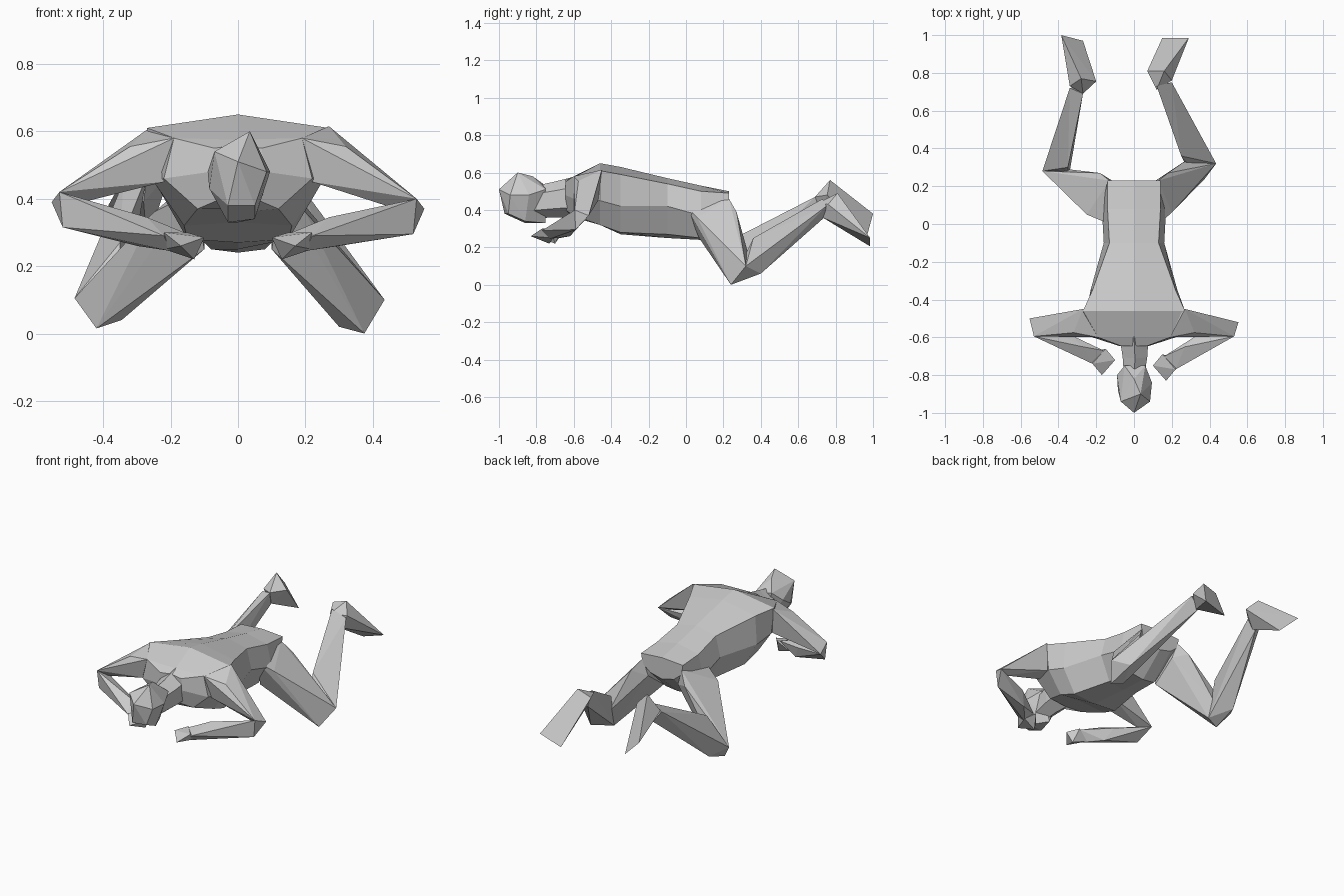
import bpy
import bmesh
from math import sin, cos, tau
from mathutils import Vector

cube = bpy.data.objects.get("Cube")
if cube:
    bpy.data.objects.remove(cube, do_unlink=True)

# One plain clay colour for the whole figure
CLAY = (0.6, 0.6, 0.6, 1.0)
clay = bpy.data.materials.new("clay_grey")
clay.use_nodes = True
clay.diffuse_color = CLAY
clay.node_tree.nodes["Principled BSDF"].inputs["Base Color"].default_value = CLAY


def finish(name, bm):
    """Turn a bmesh into a flat shaded object."""
    bmesh.ops.recalc_face_normals(bm, faces=bm.faces)
    mesh = bpy.data.meshes.new(name)
    bm.to_mesh(mesh)
    bm.free()
    mesh.materials.append(clay)
    obj = bpy.data.objects.new(name, mesh)
    bpy.context.collection.objects.link(obj)
    return obj


def loft(name, rings):
    """Skin a list of equally long point rings and cap both ends."""
    bm = bmesh.new()
    loops = [[bm.verts.new(point) for point in ring] for ring in rings]
    for near, far in zip(loops, loops[1:]):
        for i in range(len(near)):
            j = (i + 1) % len(near)
            bm.faces.new((near[i], near[j], far[j], far[i]))
    bm.faces.new(loops[0])
    bm.faces.new(loops[-1])
    return finish(name, bm)


def tube(name, stations, sides=6):
    """Faceted tube; each station is (centre, width, height)."""
    centres = [Vector(station[0]) for station in stations]
    along = (centres[-1] - centres[0]).normalized()
    across = along.cross(Vector((0, 0, 1))).normalized()
    upward = across.cross(along)
    angles = [tau * k / sides + tau / 4 for k in range(sides)]
    return loft(name, [[centre + across * cos(a) * width / 2
                        + upward * sin(a) * height / 2 for a in angles]
                       for centre, (_, width, height) in zip(centres, stations)])


def hull(name, points, side=1):
    """Faceted lump wrapped around a few corner points; side -1 mirrors it."""
    bm = bmesh.new()
    for x, y, z in points:
        bm.verts.new((side * x, y, z))
    bmesh.ops.convex_hull(bm, input=bm.verts)
    return finish(name, bm)


# Torso: y, spine z, back edge, flank, belly edge, belly z
torso_sections = [
    (-.645, .56, (.07, .55), (.08, .48), (.05, .40), .37),
    (-.60, .575, (.19, .58), (.22, .46), (.12, .37), .36),
    (-.46, .65, (.27, .61), (.25, .45), (.16, .32), .33),
    (-.35, .63, (.22, .59), (.23, .42), (.15, .28), .27),
    (-.10, .57, (.13, .54), (.16, .42), (.10, .27), .25),
    (.08, .53, (.14, .50), (.17, .37), (.08, .25), .24),
    (.23, .50, (.14, .49), (.13, .43), (.08, .39), .37),
]
torso_rings = []
for y, spine, back, flank, edge, belly in torso_sections:
    half = [back, flank, edge]
    ring = [(0, y, spine)] + [(x, y, z) for x, z in half]
    ring += [(0, y, belly)] + [(-x, y, z) for x, z in reversed(half)]
    torso_rings.append(ring)
loft("torso", torso_rings)

# Neck and head, slightly tilted to one side
tube("neck", [((0, -.82, .44), .12, .17), ((.005, -.70, .455), .15, .19),
              ((0, -.58, .47), .18, .22)])
hull("head", [
    (0, -1, .51), (.035, -.90, .60), (0, -.82, .58), (-.07, -.94, .54),
    (.085, -.94, .48), (-.085, -.88, .43), (.095, -.84, .48),
    (-.09, -.80, .48), (.05, -.95, .38), (-.03, -.97, .38),
    (-.03, -.86, .33), (.05, -.86, .34), (0, -.75, .33),
    (-.05, -.75, .53), (.06, -.75, .51),
])

# Arms: elbows out to the sides, forearms folded in under the head.
# The right elbow sits a little higher, the left hand reaches further.
for name, side, lift, reach in (("left", 1, 0, .03), ("right", -1, .02, 0)):
    elbow = [(.553, -.52 + lift, .37 + lift), (.53, -.595, .40 + lift),
             (.52, -.59, .295 + lift)]
    wrist = [(.22, -.74, .29), (.16, -.67, .30), (.20, -.70, .245)]
    fingers = [(.15, -.66, .30), (.22, -.74, .30), (.10, -.72, .285),
               (.17, -.80, .26), (.13, -.70, .22), (.22, -.68, .25)]
    hull(name + "_upper_arm", [
        (.27, -.45, .615 - lift / 2), (.32, -.575, .555), (.19, -.60, .58),
        (.25, -.47, .45), (.22, -.575, .45), (.15, -.54, .57)]
        + elbow[:2] + [(.50, -.55, .36 + lift)], side)
    hull(name + "_forearm", elbow + [
        (.34, -.585, .34), (.30, -.695, .30), (.27, -.65, .345),
        (.30, -.62, .26)] + [(x, y - reach, z) for x, y, z in wrist], side)
    hull(name + "_hand", [(x, y - reach, z) for x, y, z in fingers], side)

# Legs: knees on the ground, shins raised behind
hip = [(.13, .00, .42), (.13, .23, .46), (.18, .27, .39),
       (.10, .07, .25), (.10, .22, .36)]
left_knee = [(.435, .32, .10), (.375, .24, .00), (.30, .26, .02)]
right_knee = [(.485, .28, .105), (.42, .23, .015), (.345, .25, .04)]
hull("left_thigh", hip + left_knee + [(.20, .06, .36), (.28, .34, .14)])
hull("right_thigh", hip + right_knee + [(.25, .05, .36), (.35, .29, .14)], -1)
hull("left_shin", left_knee + [
    (.25, .36, .25), (.36, .40, .06),
    (.20, .75, .42), (.12, .73, .46), (.14, .74, .36)])
hull("right_shin", right_knee + [
    (.35, .30, .27), (.42, .38, .07),
    (.34, .72, .45), (.27, .69, .47), (.29, .73, .38)], -1)

# Feet: soles up, toes tapering to a slanted edge that points back and down
hull("left_foot", [
    (.07, .81, .46), (.16, .81, .49), (.20, .76, .43), (.12, .71, .44),
    (.15, .73, .36), (.15, .985, .205), (.29, .985, .25)])
hull("right_foot", [
    (.28, .77, .56), (.34, .73, .46), (.20, .755, .48), (.27, .69, .47),
    (.28, .72, .39), (.385, 1, .38), (.27, .97, .27)], -1)
